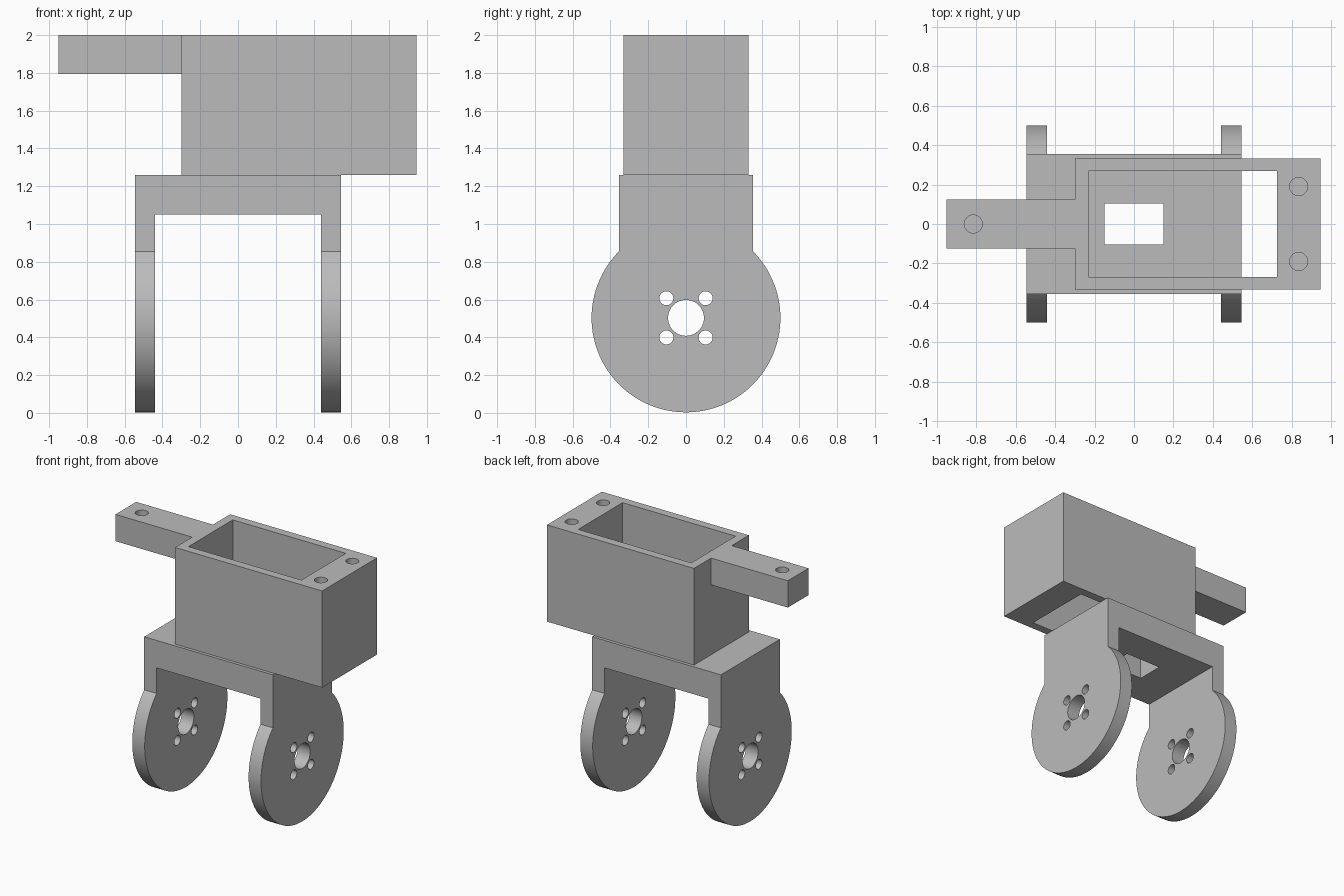
import bpy, bmesh
from math import asin, cos, sin, pi
from mathutils import Matrix, Vector

cube = bpy.data.objects.get("Cube")
if cube:
    bpy.data.objects.remove(cube, do_unlink=True)

grey = bpy.data.materials.new("plain grey")
grey.use_nodes = True
grey.diffuse_color = (0.5, 0.5, 0.5, 1)
grey.node_tree.nodes["Principled BSDF"].inputs["Base Color"].default_value = (0.5, 0.5, 0.5, 1)


def finish(name, bm):
    bmesh.ops.recalc_face_normals(bm, faces=bm.faces)
    mesh = bpy.data.meshes.new(name)
    bm.to_mesh(mesh)
    bm.free()
    mesh.materials.append(grey)
    obj = bpy.data.objects.new(name, mesh)
    bpy.context.collection.objects.link(obj)
    return obj


def block(name, x, y, z):
    """Box given by its (min, max) range on each axis."""
    bm = bmesh.new()
    bmesh.ops.create_cube(bm, size=1)
    for v in bm.verts:
        v.co = [(lo + hi) / 2 + c * (hi - lo) for c, (lo, hi) in zip(v.co, (x, y, z))]
    return finish(name, bm)


def cylinder(name, radius, depth, centre, axis="Z", sides=48):
    bm = bmesh.new()
    turn = Matrix.Rotation(pi / 2, 4, "Y") if axis == "X" else Matrix()
    bmesh.ops.create_cone(bm, cap_ends=True, segments=sides, radius1=radius, radius2=radius,
                          depth=depth, matrix=Matrix.Translation(centre) @ turn)
    return finish(name, bm)


def combine(obj, others, operation):
    """Apply a boolean with each helper, then remove the helper."""
    bpy.context.view_layer.objects.active = obj
    for other in others:
        mod = obj.modifiers.new("combine", "BOOLEAN")
        mod.operation, mod.solver, mod.object = operation, "EXACT", other
        bpy.ops.object.modifier_apply(modifier=mod.name)
        bpy.data.objects.remove(other, do_unlink=True)


def shade(obj):
    bpy.ops.object.select_all(action="DESELECT")
    obj.select_set(True)
    bpy.context.view_layer.objects.active = obj
    bpy.ops.object.shade_smooth_by_angle(angle=pi / 6)


# Wheel-shaped leg: a round disc running up into a straight neck
RADIUS, HUB, HALF_NECK, DECK = 0.5, 0.503, 0.356, 1.26
INNER, OUTER = 0.44, 0.545


def leg(name, x0, x1):
    start = pi - asin(HALF_NECK / RADIUS)
    steps = 96
    outline = [(HALF_NECK, DECK)]
    for i in range(steps + 1):
        a = start * (1 - 2 * i / steps)
        outline.append((RADIUS * sin(a), HUB - RADIUS * cos(a)))
    outline.append((-HALF_NECK, DECK))
    bm = bmesh.new()
    face = bm.faces.new([bm.verts.new((x0, y, z)) for y, z in outline])
    grown = bmesh.ops.extrude_face_region(bm, geom=[face])["geom"]
    verts = [g for g in grown if isinstance(g, bmesh.types.BMVert)]
    bmesh.ops.translate(bm, verts=verts, vec=Vector((x1 - x0, 0, 0)))
    return finish(name, bm)


# Fork bracket: deck plate with two legs
bracket = block("fork_bracket", (-INNER, INNER), (-HALF_NECK, HALF_NECK), (1.05, DECK))
combine(bracket, [leg("left_leg", INNER, OUTER), leg("right_leg", -OUTER, -INNER)], "UNION")

# Cable window, axle hole and four bolt holes through both legs
cuts = [block("window_cutter", (-0.15, 0.15), (-0.103, 0.103), (0.9, 1.4)),
        cylinder("axle_cutter", 0.095, 2, (0, 0, HUB), "X")]
for y in (-0.104, 0.104):
    for dz in (-0.104, 0.104):
        cuts.append(cylinder("bolt_cutter", 0.037, 2, (0, y, HUB + dz), "X", 32))
combine(bracket, cuts, "DIFFERENCE")
shade(bracket)

# Motor housing: open box with a mounting arm on its right
housing = block("motor_housing", (-0.3, 0.945), (-0.332, 0.332), (DECK, 2))
combine(housing, [block("mounting_arm", (-0.95, -0.26), (-0.125, 0.125), (1.795, 2))], "UNION")

# Open pocket and blind screw holes
cuts = [block("pocket_cutter", (-0.232, 0.725), (-0.268, 0.268), (1.1, 2.2))]
for x, y in ((0.835, -0.19), (0.835, 0.19), (-0.815, 0)):
    cuts.append(cylinder("screw_cutter", 0.046, 0.3, (x, y, 2), sides=32))
combine(housing, cuts, "DIFFERENCE")
shade(housing)
